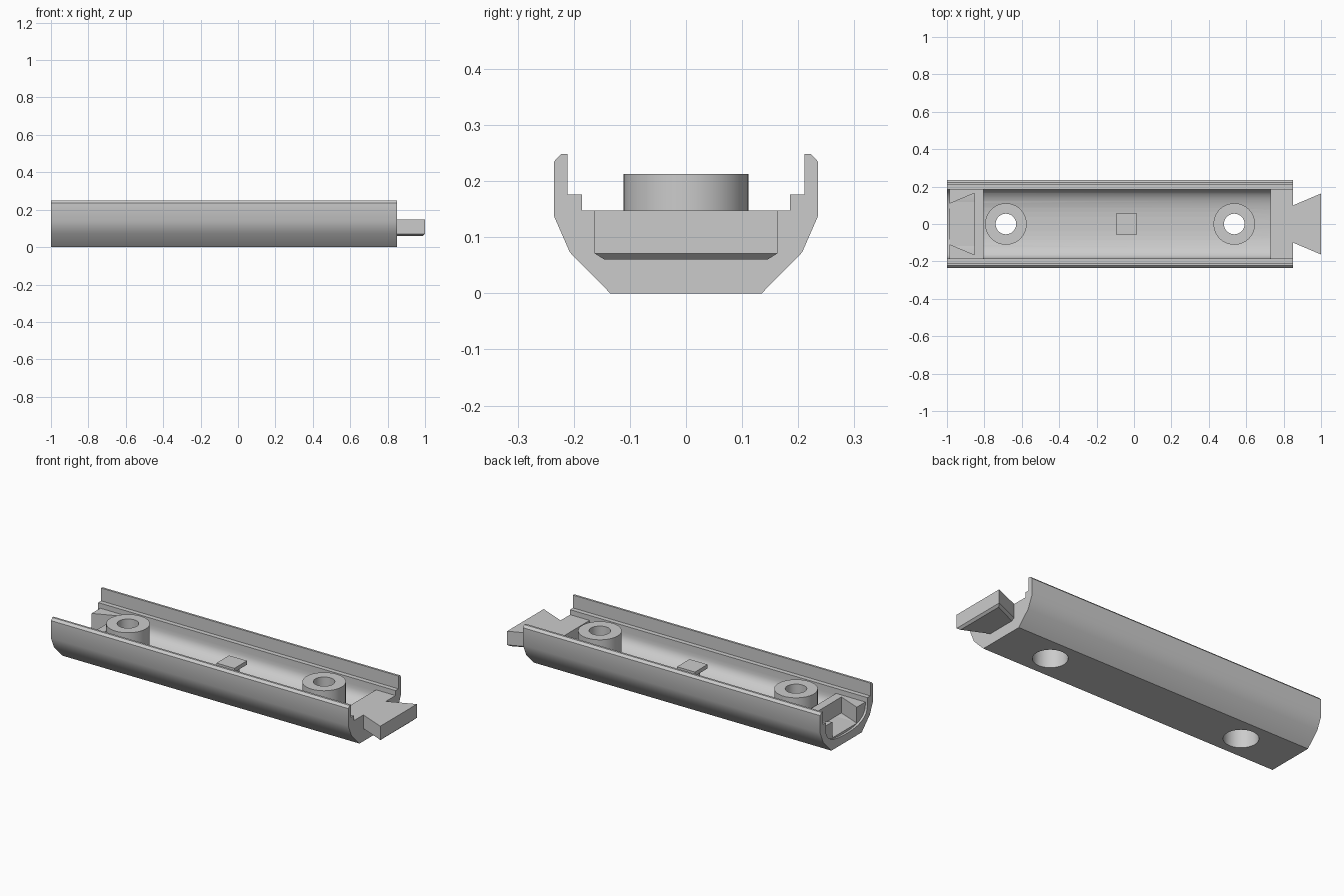
import bpy, bmesh
from math import pi, sin, cos, radians, copysign

cube = bpy.data.objects.get("Cube")
if cube:
    bpy.data.objects.remove(cube, do_unlink=True)

grey = bpy.data.materials.new("mid_grey")
grey.use_nodes = True
grey.diffuse_color = (0.6, 0.6, 0.6, 1)
grey.node_tree.nodes["Principled BSDF"].inputs["Base Color"].default_value = (0.6, 0.6, 0.6, 1)


def loft(name, rings):
    """Closed solid through matching rings of points."""
    bm = bmesh.new()
    loops = [[bm.verts.new(p) for p in ring] for ring in rings]
    n = len(rings[0])
    for a, b in zip(loops, loops[1:]):
        for i in range(n):
            j = (i + 1) % n
            bm.faces.new((a[i], a[j], b[j], b[i]))
    bm.faces.new(loops[0])
    bm.faces.new(loops[-1])
    bmesh.ops.recalc_face_normals(bm, faces=bm.faces)
    mesh = bpy.data.meshes.new(name)
    bm.to_mesh(mesh)
    bm.free()
    mesh.materials.append(grey)
    ob = bpy.data.objects.new(name, mesh)
    bpy.context.collection.objects.link(ob)
    return ob


def along_x(name, profile, x0, x1):
    return loft(name, [[(x, y, z) for y, z in profile] for x in (x0, x1)])


def along_z(name, outline, z0, z1):
    return loft(name, [[(x, y, z) for x, y in outline] for z in (z0, z1)])


def circle(x, r, n=64):
    return [(x + r * cos(2 * pi * i / n), r * sin(2 * pi * i / n)) for i in range(n)]


def box(x, half):
    return [(x - half, -half), (x + half, -half), (x + half, half), (x - half, half)]


def trapezoid(x0, w0, x1, w1):
    return [(x0, -w0), (x1, -w1), (x1, w1), (x0, w0)]


def cut(ob, cutters):
    for c in cutters:
        mod = ob.modifiers.new("cut", "BOOLEAN")
        mod.operation = "DIFFERENCE"
        mod.solver = "EXACT"
        mod.object = c
        bpy.context.view_layer.objects.active = ob
        bpy.ops.object.modifier_apply(modifier=mod.name)


# Rounded inside of the channel, from the left wall down and up to the right
def inside_point(t, power=0.78):
    c, s = cos(t), max(sin(t), 0)
    return copysign(0.185 * abs(c) ** power, c), 0.14 - 0.095 * s ** power


steps = 24
inner = [inside_point(pi * i / steps) for i in range(steps + 1)]

# Channel shell with stepped rims
outer = [(0.135, 0), (0.207, 0.073), (0.235, 0.137), (0.235, 0.235),
         (0.223, 0.248), (0.211, 0.248), (0.211, 0.176), (0.185, 0.176)]
left = outer + inner[:steps // 2]
floor = [inner[steps // 2]]
right = [(-y, z) for y, z in reversed(left)]
shell = along_x("channel_shell", left + floor + right, -1, 0.851)

# Solid end blocks filling the channel
filling = [(0.185, 0.148)] + inner + [(-0.185, 0.148)]
plug_block = along_x("plug_end_block", filling, 0.73, 0.851)
socket_block = along_x("socket_end_block", filling, -0.987, -0.805)

# Dovetail socket, sunk through the block into the shell sides
socket = along_z("socket_cutter", trapezoid(-0.995, 0.105, -0.852, 0.165), 0.058, 0.17)
cut(socket_block, [socket])
cut(shell, [socket])

# Dovetail plug with bevelled underside
wide, narrow = trapezoid(0.851, 0.1, 1, 0.163), trapezoid(0.851, 0.082, 0.988, 0.145)
plug = loft("dovetail_plug", [[(x, y, z) for x, y in o] for o, z in
                              ((narrow, 0.06), (wide, 0.071), (wide, 0.148))])

# Screw bosses with through holes and counterbores from below
parts = [shell, plug_block, socket_block, plug]
cutters = [socket]
for side, x in (("right", -0.685), ("left", 0.536)):
    boss = along_z(side + "_screw_boss", circle(x, 0.111), 0.02, 0.213)
    hole = along_z("hole_cutter", circle(x, 0.055), -0.1, 0.3)
    bore = along_z("bore_cutter", circle(x, 0.088), -0.1, 0.14)
    cut(boss, [hole, bore])
    cut(shell, [bore])
    parts.append(boss)
    cutters += [hole, bore]

# Centre post with square cap
parts.append(along_z("centre_post", box(-0.039, 0.028), 0.03, 0.155))
parts.append(along_z("centre_cap", box(-0.039, 0.056), 0.148, 0.17))

for c in cutters:
    bpy.data.objects.remove(c, do_unlink=True)

for ob in parts:
    bpy.ops.object.select_all(action="DESELECT")
    ob.select_set(True)
    bpy.context.view_layer.objects.active = ob
    bpy.ops.object.shade_smooth_by_angle(angle=radians(30))
